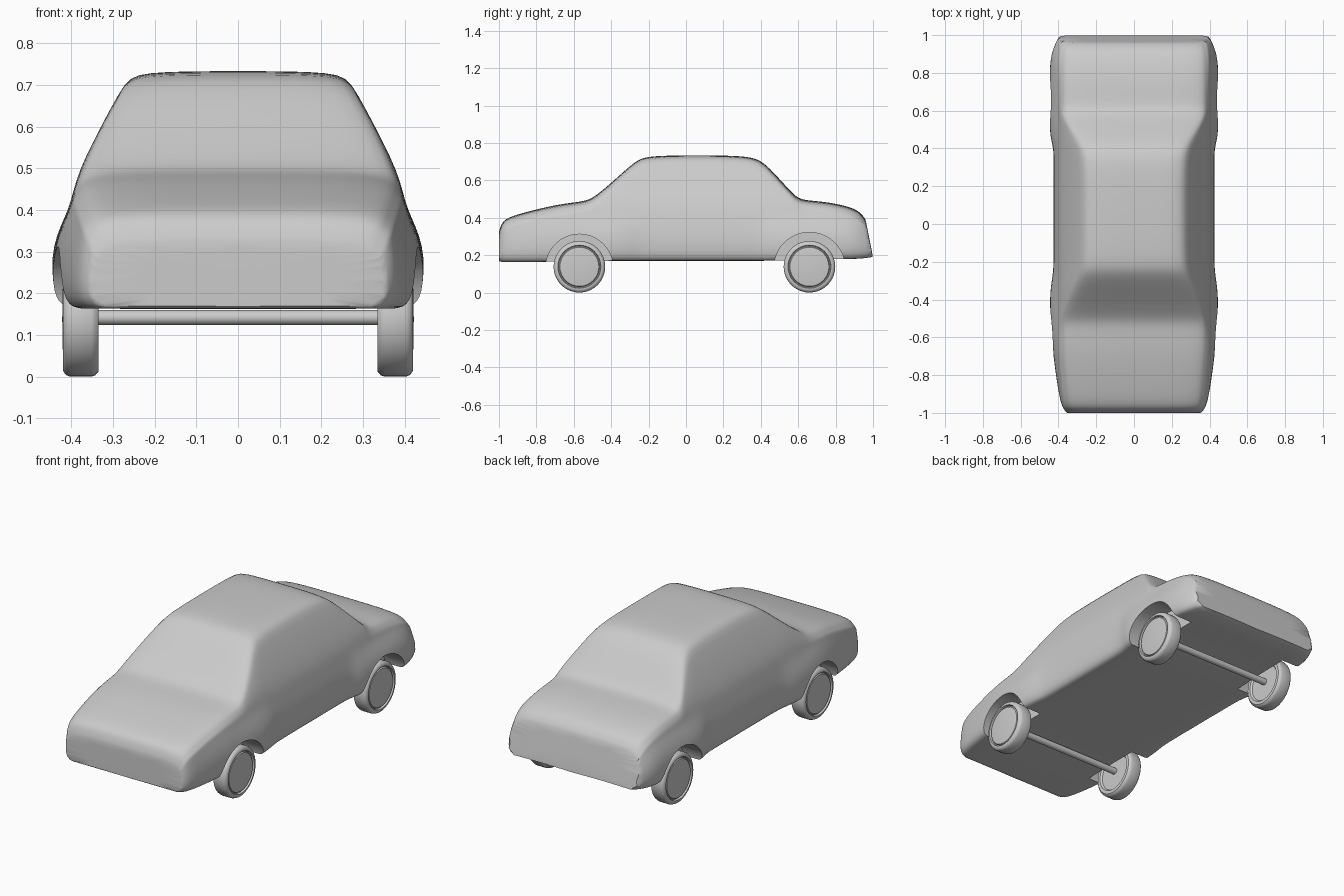
import bpy, bmesh, math
from mathutils import Matrix, Vector

if "Cube" in bpy.data.objects:
    bpy.data.objects.remove(bpy.data.objects["Cube"])

AXLES = [("front", -0.57, 0.18), ("rear", 0.66, 0.19)]
WHEEL_R = 0.138


def make_object(name, bm):
    bmesh.ops.recalc_face_normals(bm, faces=bm.faces)
    me = bpy.data.meshes.new(name)
    bm.to_mesh(me)
    bm.free()
    ob = bpy.data.objects.new(name, me)
    bpy.context.collection.objects.link(ob)
    return ob


def smooth(ob, angle):
    bpy.ops.object.select_all(action='DESELECT')
    ob.select_set(True)
    bpy.context.view_layer.objects.active = ob
    bpy.ops.object.shade_smooth_by_angle(angle=math.radians(angle))


def cylinder_x(name, x0, x1, y, z, r, seg):
    bm = bmesh.new()
    mat = Matrix.Translation(((x0 + x1) / 2, y, z)) @ Matrix.Rotation(math.pi / 2, 4, 'Y')
    bmesh.ops.create_cone(bm, cap_ends=True, segments=seg, radius1=r, radius2=r,
                          depth=abs(x1 - x0), matrix=mat)
    return make_object(name, bm)


# Body stations: y, underside z, top z, sill half width, upper width scale
STATIONS = [
    (-1.0, .168, .325, .355, .86), (-.985, .163, .375, .37, .90), (-.95, .163, .405, .39, .94),
    (-.80, .163, .445, .415, .97), (-.66, .167, .476, .432, 1), (-.54, .17, .487, .442, 1),
    (-.485, .17, .512, .445, 1), (-.36, .17, .622, .447, 1), (-.265, .17, .708, .43, 1),
    (-.20, .17, .732, .426, 1), (.06, .17, .734, .426, 1), (.32, .17, .732, .426, 1),
    (.40, .17, .708, .427, 1), (.46, .17, .652, .445, 1), (.56, .172, .54, .449, 1),
    (.60, .175, .503, .449, 1), (.65, .178, .492, .449, 1), (.75, .18, .485, .449, 1),
    (.86, .18, .463, .446, 1), (.93, .18, .435, .43, .985), (1.0, .19, .39, .40, .96)]


def half_section(zb, zt, w, s):
    sh = min(.41, zt - .06)
    ez = zt - .03
    bz = min(.49, sh + .5 * (ez - sh))
    ex = min(.38, .387 - (ez - .49) * .52)
    return [(0, zb), (w - .03, zb), (w, zb + .02), (w, zb + .6 * (sh - zb)),
            (.402 * s, sh), ((.402 - (bz - sh) * .19) * s, bz), (ex * s, ez),
            ((ex - .03) * s, zt), (0, zt)]


# Body shell: loft through the stations
bm = bmesh.new()
rings = []
for i, (y, zb, zt, w, s) in enumerate(STATIONS):
    lean = .2 if i == len(STATIONS) - 1 else 0
    half = half_section(zb, zt, w, s)
    loop = half + [(-x, z) for x, z in half[-2:0:-1]]
    rings.append([bm.verts.new((x, y - lean * (z - zb), z)) for x, z in loop])
n = len(rings[0])
for a, b in zip(rings, rings[1:]):
    for k in range(n):
        bm.faces.new((a[k], a[(k + 1) % n], b[(k + 1) % n], b[k]))
crease = bm.edges.layers.float.new("crease_edge")
for ring, c in ((rings[0], .55), (rings[-1], .95)):
    for e in bm.faces.new(ring).edges:
        e[crease] = c
for a, b in zip(rings, rings[1:]):        # firm lower sill edge
    for k in (1, n - 1):
        bm.edges.get((a[k], b[k]))[crease] = .7
body = make_object("car_body", bm)
sub = body.modifiers.new("Rounding", 'SUBSURF')
sub.levels = sub.render_levels = 2

# Wheel arches cut out of the body
cutters = []
for pos, y, r in AXLES:
    for side, sx in (("left", -1), ("right", 1)):
        c = cylinder_x(f"{pos}_{side}_arch_cutter", sx * .315, sx * .6, y, .132, r, 48)
        c.hide_render = True
        m = body.modifiers.new("Arch", 'BOOLEAN')
        m.operation, m.solver, m.object = 'DIFFERENCE', 'EXACT', c
        cutters.append(c)
bpy.context.view_layer.update()
dg = bpy.context.evaluated_depsgraph_get()
final = bpy.data.meshes.new_from_object(body.evaluated_get(dg))
body.modifiers.clear()
body.data = final
for c in cutters:
    bpy.data.objects.remove(c)
smooth(body, 35)

# Wheels: tyre, rim groove and domed hubcap turned from one profile
PROFILE = [(.345, 0), (.345, .10), (.335, .108), (.335, .126), (.343, .135), (.352, WHEEL_R),
           (.403, WHEEL_R), (.413, .134), (.42, .124), (.42, .115), (.409, .112),
           (.409, .108), (.417, .104), (.421, .07), (.422, 0)]
for pos, y, r in AXLES:
    for side, sx in (("left", -1), ("right", 1)):
        bm = bmesh.new()
        vs = [bm.verts.new((sx * x, y, WHEEL_R + rad)) for x, rad in PROFILE]
        es = [bm.edges.new(p) for p in zip(vs, vs[1:])]
        bmesh.ops.spin(bm, geom=vs + es, cent=(0, y, WHEEL_R), axis=(1, 0, 0),
                       angle=2 * math.pi, steps=40, use_merge=False)
        bmesh.ops.remove_doubles(bm, verts=bm.verts, dist=1e-4)
        smooth(make_object(f"{pos}_{side}_wheel", bm), 40)
    # Axle between the wheels
    smooth(cylinder_x(f"{pos}_axle", -.35, .35, y, .142, .018, 20), 40)
